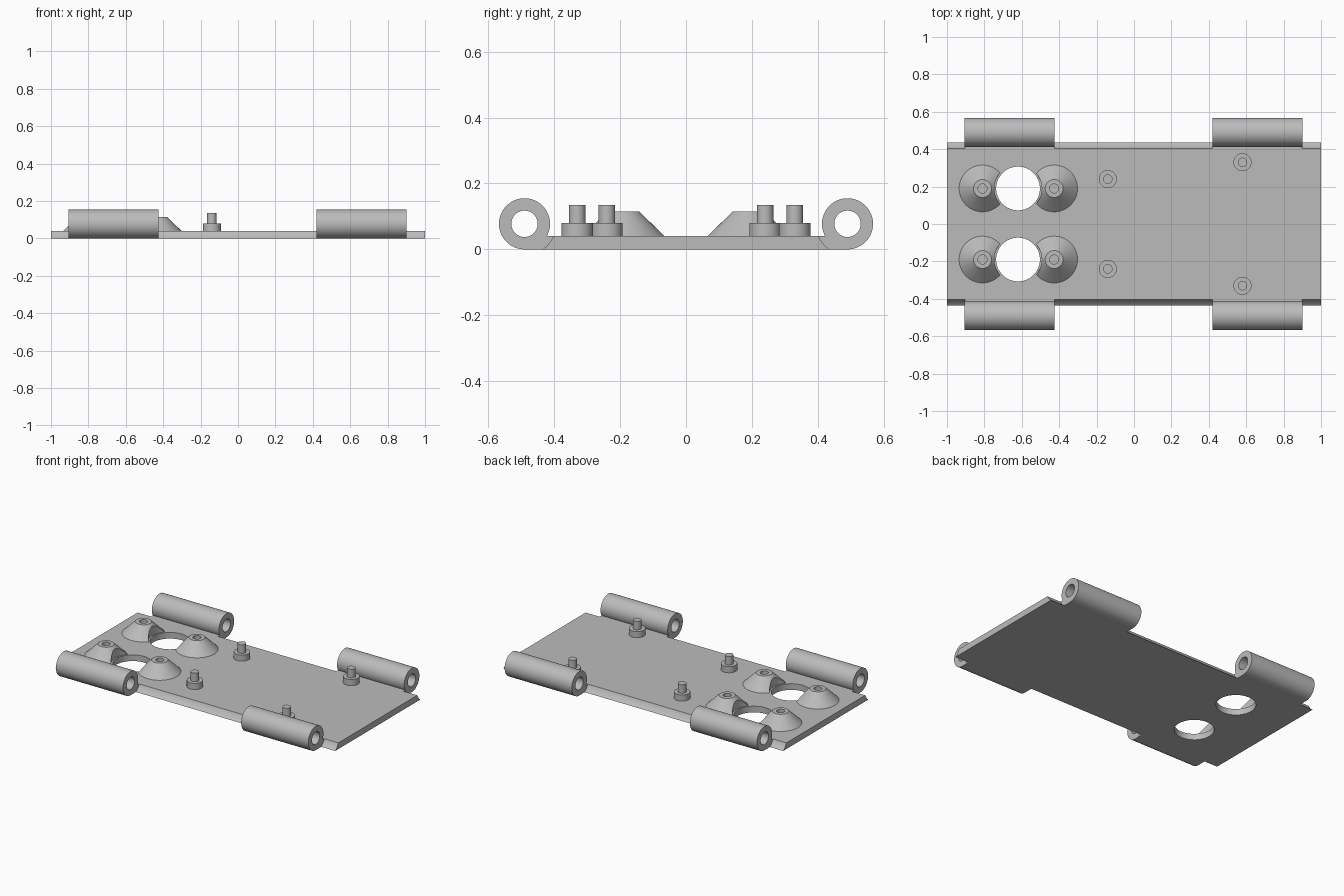
import bpy, bmesh, math

if "Cube" in bpy.data.objects:
    bpy.data.objects.remove(bpy.data.objects["Cube"])

grey = bpy.data.materials.new("light_grey")
grey.diffuse_color = (0.50, 0.50, 0.50, 1)
grey.use_nodes = True
grey.node_tree.nodes["Principled BSDF"].inputs["Base Color"].default_value = grey.diffuse_color

T = 0.04                       # plate thickness
BY, BR, BORE = 0.49, 0.0775, 0.04   # barrel axis, outer and bore radius
HOLE_X, ROW_Y = -0.62, 0.19


def finish(name, bm):
    bmesh.ops.recalc_face_normals(bm, faces=bm.faces)
    mesh = bpy.data.meshes.new(name)
    bm.to_mesh(mesh)
    bm.free()
    ob = bpy.data.objects.new(name, mesh)
    bpy.context.collection.objects.link(ob)
    mesh.materials.append(grey)
    return ob


def smooth(ob):
    bpy.ops.object.select_all(action='DESELECT')
    ob.select_set(True)
    bpy.context.view_layer.objects.active = ob
    bpy.ops.object.shade_smooth_by_angle(angle=math.radians(30))


def extrude_x(name, profile, x0, x1):
    """Extrude a closed (y, z) profile along x."""
    bm = bmesh.new()
    face = bm.faces.new([bm.verts.new((x0, y, z)) for y, z in profile])
    new = bmesh.ops.extrude_face_region(bm, geom=[face])['geom']
    bmesh.ops.translate(bm, vec=(x1 - x0, 0, 0),
                        verts=[v for v in new if isinstance(v, bmesh.types.BMVert)])
    return finish(name, bm)


def lathe(name, profile, loc, axis='z', closed=False, n=64):
    """Revolve (radius, height) points; open profiles get end caps."""
    bm = bmesh.new()
    rings = []
    for r, h in profile:
        ring = []
        for i in range(n):
            a = 2 * math.pi * i / n
            c, s = r * math.cos(a), r * math.sin(a)
            p = (c, s, h) if axis == 'z' else (h, c, s)
            ring.append(bm.verts.new([p[k] + loc[k] for k in range(3)]))
        rings.append(ring)
    pairs = list(zip(rings, rings[1:])) + ([(rings[-1], rings[0])] if closed else [])
    for a, b in pairs:
        for i in range(n):
            j = (i + 1) % n
            bm.faces.new((a[i], a[j], b[j], b[i]))
    if not closed:
        bm.faces.new(rings[0])
        bm.faces.new(rings[-1])
    return finish(name, bm)


def cut(ob, cutter):
    mod = ob.modifiers.new("cut", 'BOOLEAN')
    mod.operation, mod.solver, mod.object = 'DIFFERENCE', 'EXACT', cutter
    bpy.context.view_layer.objects.active = ob
    bpy.ops.object.modifier_apply(modifier=mod.name)


# base plate with concave clearance grooves along both long edges
groove = []
for i in range(9):
    z = T * i / 8
    groove.append((BY - math.sqrt(0.095 ** 2 - (z - BR) ** 2), z))
plate = extrude_x("base_plate", groove + [(-y, z) for y, z in reversed(groove)], -1, 1)

cutters = []
for s in (-1, 1):
    # round opening through the plate
    hole = lathe("hole_cutter", [(0.117, -0.1), (0.117, 0.2)], (HOLE_X, s * ROW_Y, 0))
    cut(plate, hole)
    # wider cutter trimming the cones beside the opening
    trim = lathe("trim_cutter", [(0.127, -0.1), (0.127, 0.2)], (HOLE_X, s * ROW_Y, 0))
    cutters += [hole, trim]

    # cone mounts with blind screw holes
    for x in (-0.81, -0.427):
        cone = lathe("cone_mount", [(0.125, T), (0.048, 0.115), (0.024, 0.115),
                                    (0.024, T + 0.005)], (x, s * ROW_Y, 0))
        cut(cone, trim)
        smooth(cone)

    # stepped standoff pins
    for x, y in ((-0.14, 0.24), (0.58, 0.33)):
        smooth(lathe("standoff_pin", [(0.048, T), (0.048, 0.08), (0.025, 0.08),
                                      (0.025, 0.135)], (x, s * y, 0)))

    # hinge barrels and the tabs joining them to the plate
    for x0, x1 in ((-0.905, -0.425), (0.42, 0.90)):
        smooth(lathe("hinge_barrel", [(BR, x0), (BR, x1), (BORE, x1), (BORE, x0)],
                     (0, s * BY, BR), 'x', True))
        tab = [(0.40, 0), (BY, 0), (BY, 0.03), (0.43, 0.03), (0.43, T), (0.40, T)]
        extrude_x("hinge_tab", [(s * y, z) for y, z in tab], x0 + 0.0005, x1 - 0.0005)

smooth(plate)
for c in cutters:
    bpy.data.objects.remove(c)
